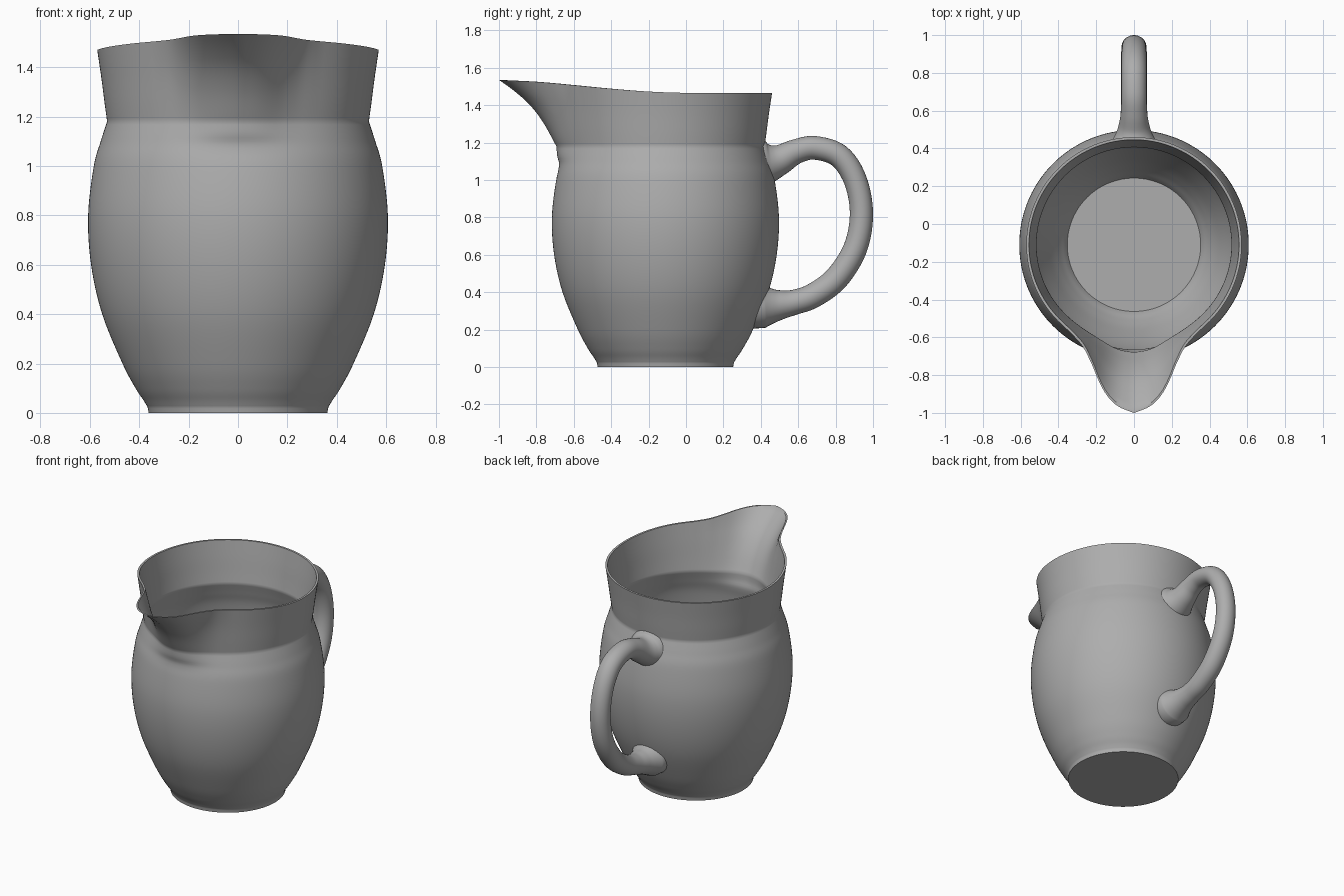
import bpy, bmesh, math
from mathutils import Vector

if "Cube" in bpy.data.objects:
    bpy.data.objects.remove(bpy.data.objects["Cube"], do_unlink=True)

CENTRE_Y = -0.11
WALL = 0.014
NECK_Z = 1.18
SEGMENTS = 160

glaze = bpy.data.materials.new("grey glaze")
glaze.use_nodes = True
GREY = (0.42, 0.42, 0.42, 1)
glaze.diffuse_color = GREY
glaze.node_tree.nodes["Principled BSDF"].inputs["Base Color"].default_value = GREY


def smooth(points, steps=6):
    """Catmull-Rom samples through the points."""
    p = [Vector(q) for q in points]
    p = [2 * p[0] - p[1]] + p + [2 * p[-1] - p[-2]]
    out = []
    for a, b, c, d in zip(p, p[1:], p[2:], p[3:]):
        for i in range(steps):
            t = i / steps
            out.append(0.5 * (2 * b + (c - a) * t + (2 * a - 5 * b + 4 * c - d) * t ** 2
                              + (3 * b - a - 3 * c + d) * t ** 3))
    return out + [p[-2]]


def lookup(samples, v):
    """Second coordinate at first coordinate v."""
    if v <= samples[0][0]:
        return samples[0][1]
    for a, b in zip(samples, samples[1:]):
        if v <= b[0]:
            return a[1] + (b[1] - a[1]) * (v - a[0]) / max(b[0] - a[0], 1e-9)
    return samples[-1][1]


def bridge(bm, ring_a, ring_b):
    n = len(ring_a)
    for i in range(n):
        j = (i + 1) % n
        bm.faces.new((ring_a[i], ring_a[j], ring_b[j], ring_b[i]))


def finish(bm, name):
    bmesh.ops.recalc_face_normals(bm, faces=bm.faces)
    mesh = bpy.data.meshes.new(name)
    bm.to_mesh(mesh)
    bm.free()
    mesh.materials.append(glaze)
    obj = bpy.data.objects.new(name, mesh)
    bpy.context.collection.objects.link(obj)
    bpy.ops.object.select_all(action='DESELECT')
    obj.select_set(True)
    bpy.context.view_layer.objects.active = obj
    bpy.ops.object.shade_smooth_by_angle(angle=math.radians(40))
    return obj


# Profiles as (height, radius); the neck meets the belly at a crease
belly = smooth([(0.025, 0.367), (0.05, 0.382), (0.1, 0.415), (0.2, 0.468), (0.4, 0.55),
                (0.6, 0.595), (0.8, 0.607), (1.0, 0.584), (1.1, 0.556), (NECK_Z, 0.53)])
neck = smooth([(0, 0.53), (0.25, 0.54), (0.6, 0.553), (1, 0.57)])
# Spout: reach by angle from the front, strength by height, rim height by depth
reach = smooth([(0, 0.32), (6, 0.287), (10.7, 0.234), (16.2, 0.148), (20, 0.094),
                (26.6, 0.034), (35, 0.006), (42, 0)])
low_strength = smooth([(1.05, 0), (1.09, 0.03), (1.13, 0.1), (NECK_Z, 0.165)])
high_strength = smooth([(0, 0.165), (0.34, 0.33), (0.62, 0.53), (0.845, 0.78), (1, 1)])
rim_height = smooth([(-1, 1.535), (-0.8, 1.525), (-0.6, 1.507), (-0.4, 1.488),
                     (-0.2, 1.473), (0, 1.466), (0.2, 1.465)])


def ring(bm, height, radius, strength, inset, neck_fraction=None):
    verts = []
    for i in range(SEGMENTS):
        a = math.tau * i / SEGMENTS
        degrees = abs((math.degrees(a) + 180) % 360 - 180)
        extra = lookup(reach, degrees)
        r = radius + extra * strength - inset
        z = height
        if neck_fraction is not None:
            rim_r = neck[-1][1] + extra
            top = lookup(rim_height, CENTRE_Y - rim_r * math.cos(a))
            z = NECK_Z + (top - NECK_Z) * neck_fraction
        verts.append(bm.verts.new((r * math.sin(a), CENTRE_Y - r * math.cos(a), z)))
    return verts


def wall(bm, inset):
    rings = [ring(bm, z, r, lookup(low_strength, z), inset) for z, r in belly]
    for t, r in neck[1:]:
        rings.append(ring(bm, 0, r, lookup(high_strength, t), inset, t))
    for a, b in zip(rings, rings[1:]):
        bridge(bm, a, b)
    return rings[0], rings[-1]


# Jug body: outer wall, foot, inner wall, floor and rim in one shell
bm = bmesh.new()
outer_low, outer_rim = wall(bm, 0)
inner_low, inner_rim = wall(bm, WALL)
bridge(bm, outer_rim, inner_rim)
foot_top = ring(bm, 0.018, 0.365, 0, 0)
foot = ring(bm, 0, 0.362, 0, 0)
bridge(bm, outer_low, foot_top)
bridge(bm, foot_top, foot)
bm.faces.new(foot)
bm.faces.new(inner_low)
finish(bm, "jug_body")

# Handle: swept tube, (depth, height, radius), flared where it joins the belly
path = smooth([(0.42, 1.09, 0.125), (0.46, 1.095, 0.1), (0.51, 1.112, 0.08),
               (0.59, 1.153, 0.066), (0.69, 1.172, 0.063), (0.82, 1.128, 0.063),
               (0.905, 1.0, 0.062), (0.938, 0.82, 0.062), (0.905, 0.635, 0.064),
               (0.805, 0.475, 0.066), (0.68, 0.382, 0.066), (0.58, 0.347, 0.067),
               (0.51, 0.334, 0.078), (0.46, 0.328, 0.095), (0.41, 0.325, 0.12)])
bm = bmesh.new()
SIDES = 32
rings = []
for k, (y, z, r) in enumerate(path):
    ahead, behind = path[min(k + 1, len(path) - 1)], path[max(k - 1, 0)]
    ty, tz = (ahead - behind).xy.normalized()
    verts = []
    for i in range(SIDES):
        a = math.tau * i / SIDES
        side, out = r * 1.06 * math.cos(a), r * math.sin(a)
        vy, vz = y - tz * out, z + ty * out
        # Seat the ends on the belly so nothing pokes through the wall
        body_r = lookup(belly, vz)
        surface = CENTRE_Y + math.sqrt(body_r ** 2 - side ** 2) - 0.005
        vy = surface if k in (0, len(path) - 1) else max(vy, surface)
        verts.append(bm.verts.new((side, vy, vz)))
    rings.append(verts)
for a, b in zip(rings, rings[1:]):
    bridge(bm, a, b)
finish(bm, "handle")
